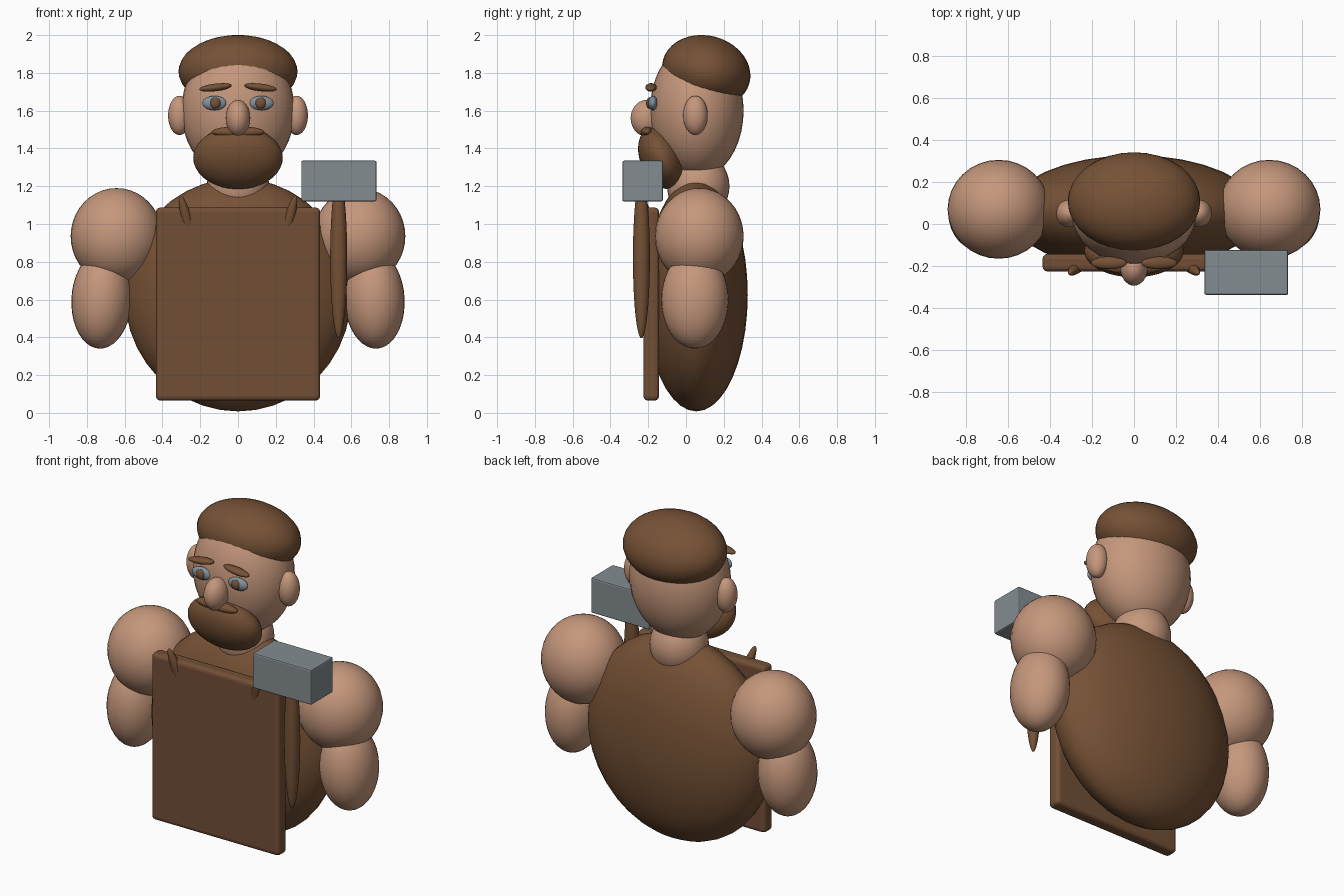
import bpy
from math import radians

default_cube = bpy.data.objects.get("Cube")
if default_cube:
    bpy.data.objects.remove(default_cube, do_unlink=True)


def make_material(name, rgb):
    mat = bpy.data.materials.new(name)
    mat.use_nodes = True
    color = (*rgb, 1.0)
    mat.diffuse_color = color
    mat.node_tree.nodes["Principled BSDF"].inputs["Base Color"].default_value = color
    return mat


skin = make_material("skin", (0.56, 0.31, 0.20))
brown = make_material("brown", (0.18, 0.083, 0.036))
leather = make_material("leather", (0.17, 0.078, 0.037))
steel = make_material("steel", (0.23, 0.265, 0.285))
eye_grey = make_material("eye_grey", (0.22, 0.285, 0.335))


def finish(obj, name, mat):
    obj.name = name
    obj.data.name = name
    obj.data.materials.append(mat)
    bpy.ops.object.transform_apply(location=False, rotation=True, scale=True)
    return obj


def ellipsoid(name, center, radii, mat, tilt=(0, 0, 0)):
    """Smooth ellipsoid; tilt is in degrees."""
    bpy.ops.mesh.primitive_uv_sphere_add(
        segments=32, ring_count=20, radius=1, location=center,
        rotation=[radians(a) for a in tilt])
    obj = bpy.context.object
    obj.scale = radii
    finish(obj, name, mat)
    bpy.ops.object.shade_smooth()
    return obj


def ellipsoid_pair(name, center, radii, mat, tilt=(0, 0, 0)):
    """One ellipsoid on the left (+x) and its mirror on the right."""
    x, y, z = center
    rx, ry, rz = tilt
    ellipsoid("left_" + name, (x, y, z), radii, mat, tilt)
    ellipsoid("right_" + name, (-x, y, z), radii, mat, (rx, -ry, -rz))


def bevelled_box(name, low, high, mat, bevel, segments):
    center = [(a + b) / 2 for a, b in zip(low, high)]
    bpy.ops.mesh.primitive_cube_add(size=1, location=center)
    obj = bpy.context.object
    obj.scale = [b - a for a, b in zip(low, high)]
    finish(obj, name, mat)
    mod = obj.modifiers.new("soft_edges", 'BEVEL')
    mod.width = bevel
    mod.segments = segments
    return obj


# Body and arms
ellipsoid("torso", (0, 0.055, 0.625), (0.6, 0.272, 0.617), brown)
ellipsoid("neck", (0, 0.065, 1.2), (0.165, 0.165, 0.18), skin)
ellipsoid_pair("upper_arm", (0.643, 0.07, 0.935), (0.243, 0.235, 0.255), skin)
ellipsoid_pair("forearm", (0.722, 0.047, 0.6), (0.16, 0.178, 0.26), skin, (0, -3, 0))

# Head, hair and beard
ellipsoid("head", (0, 0.057, 1.6), (0.3, 0.248, 0.36), skin)
ellipsoid("hair", (0, 0.107, 1.807), (0.315, 0.237, 0.19), brown, (-15, 0, 0))
ellipsoid("beard", (0, -0.127, 1.35), (0.237, 0.115, 0.174), brown, (24, 0, 0))
ellipsoid("moustache", (0, -0.205, 1.487), (0.14, 0.035, 0.03), brown)

# Face
ellipsoid("nose", (0, -0.208, 1.56), (0.065, 0.085, 0.097), skin)
ellipsoid_pair("ear", (0.31, 0.05, 1.575), (0.06, 0.065, 0.104), skin)
ellipsoid_pair("eye", (0.124, -0.175, 1.64), (0.065, 0.025, 0.038), eye_grey)
ellipsoid_pair("iris", (0.12, -0.193, 1.64), (0.028, 0.018, 0.03), brown)
ellipsoid_pair("eyebrow", (0.12, -0.185, 1.723), (0.086, 0.03, 0.02), brown, (0, 7, 0))

# Apron panel with its straps
bevelled_box("apron", (-0.435, -0.226, 0.065), (0.435, -0.142, 1.087), leather, 0.024, 3)
ellipsoid_pair("strap", (0.26, -0.195, 0.982), (0.03, 0.03, 0.18), brown, (13, 15, 0))

# Hammer
ellipsoid("hammer_handle", (0.533, -0.236, 0.822), (0.045, 0.045, 0.427), brown)
bevelled_box("hammer_head", (0.335, -0.337, 1.12), (0.733, -0.123, 1.335), steel, 0.008, 2)
